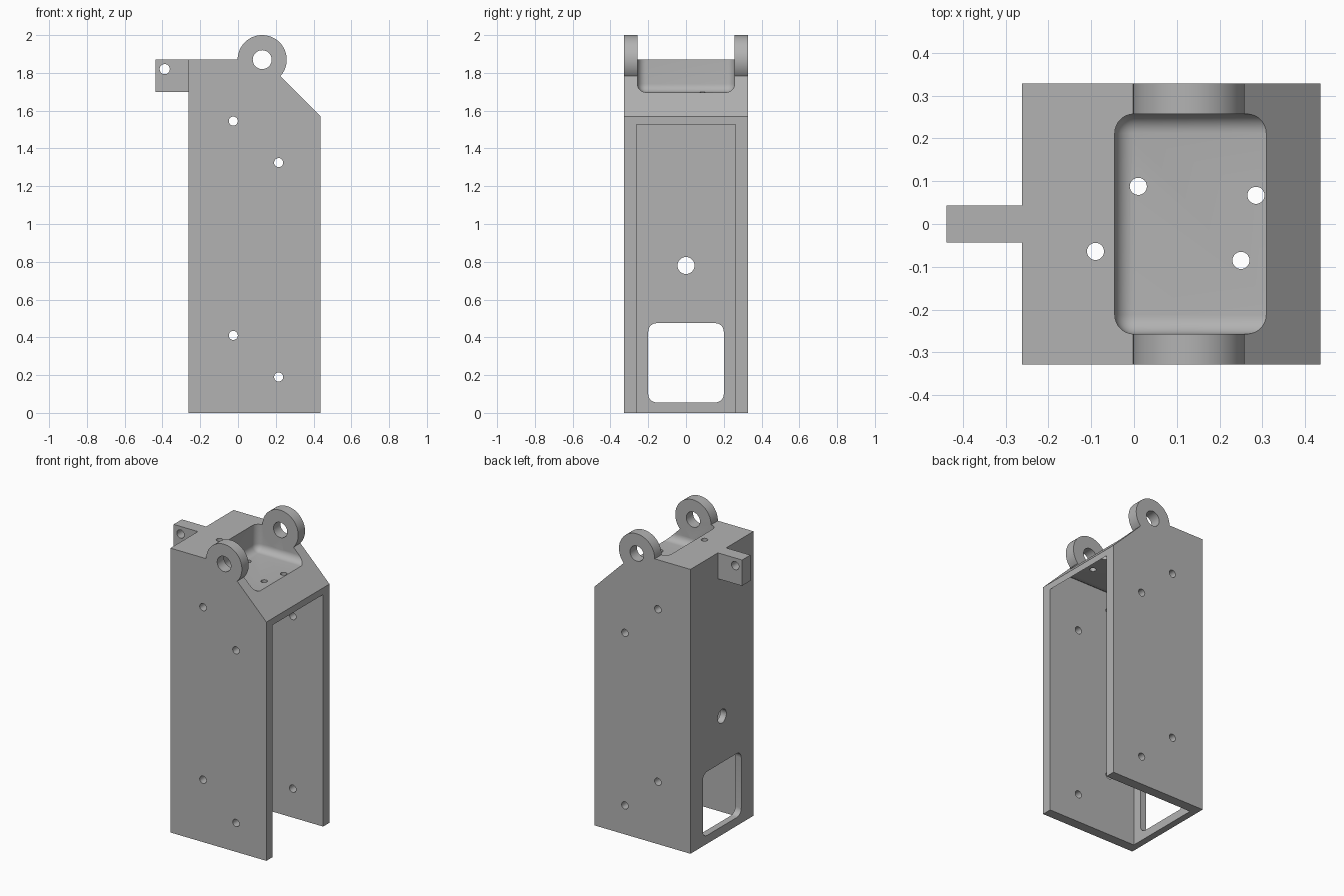
import bpy, bmesh, math
from mathutils import Matrix, Vector

cube = bpy.data.objects.get("Cube")
if cube:
    bpy.data.objects.remove(cube, do_unlink=True)

grey = bpy.data.materials.new("plain_grey")
grey.use_nodes = True
grey.diffuse_color = (0.45, 0.45, 0.45, 1)
grey.node_tree.nodes["Principled BSDF"].inputs["Base Color"].default_value = grey.diffuse_color


def finish(name, bm):
    bmesh.ops.recalc_face_normals(bm, faces=bm.faces)
    mesh = bpy.data.meshes.new(name)
    bm.to_mesh(mesh)
    bm.free()
    mesh.materials.append(grey)
    obj = bpy.data.objects.new(name, mesh)
    bpy.context.collection.objects.link(obj)
    return obj


def prism(name, profile, half_width):
    """Side profile (x, z) extruded symmetrically along y."""
    bm = bmesh.new()
    face = bm.faces.new([bm.verts.new((x, -half_width, z)) for x, z in profile])
    new = bmesh.ops.extrude_face_region(bm, geom=[face])["geom"]
    moved = [v for v in new if isinstance(v, bmesh.types.BMVert)]
    bmesh.ops.translate(bm, verts=moved, vec=(0, 2 * half_width, 0))
    return finish(name, bm)


def box(name, low, high, radius=0, axis=None):
    """Box, optionally rounded on all edges or only those along one axis."""
    low, high = Vector(low), Vector(high)
    bm = bmesh.new()
    bmesh.ops.create_cube(bm, size=1)
    bmesh.ops.scale(bm, verts=bm.verts, vec=high - low)
    bmesh.ops.translate(bm, verts=bm.verts, vec=(low + high) / 2)
    if radius:
        edges = [e for e in bm.edges if axis is None
                 or abs((e.verts[0].co - e.verts[1].co)[axis]) > 1e-5]
        bmesh.ops.bevel(bm, geom=edges, offset=radius, segments=8,
                        profile=0.5, affect='EDGES')
    return finish(name, bm)


def cylinder(name, centre, radius, length, axis, sides=32):
    bm = bmesh.new()
    turn = {"x": Matrix.Rotation(math.pi / 2, 4, "Y"),
            "y": Matrix.Rotation(math.pi / 2, 4, "X"),
            "z": Matrix.Identity(4)}[axis]
    bmesh.ops.create_cone(bm, cap_ends=True, segments=sides, radius1=radius,
                          radius2=radius, depth=length,
                          matrix=Matrix.Translation(centre) @ turn)
    return finish(name, bm)


def combine(target, tool, operation="DIFFERENCE"):
    """Apply a boolean and drop the tool."""
    mod = target.modifiers.new("cut", "BOOLEAN")
    mod.operation, mod.object, mod.solver = operation, tool, "EXACT"
    graph = bpy.context.evaluated_depsgraph_get()
    mesh = bpy.data.meshes.new_from_object(target.evaluated_get(graph))
    target.modifiers.clear()
    target.data = mesh
    bpy.data.objects.remove(tool, do_unlink=True)


# Main housing: sloped-top column
back, front, side = -0.262, 0.436, 0.328
top, shoulder, wall = 1.87, 1.57, 0.044
ridge = front - (top - shoulder)
housing = prism("housing", [(back, 0), (front, 0), (front, shoulder),
                            (ridge, top), (back, top)], side)

# Hollow interior, open at the bottom and +x, leaving a shell around the tray
far = front + 0.1
cavity = prism("cavity", [(back + wall, -0.1), (far, -0.1),
                          (far, shoulder - wall - 0.1),
                          (ridge, top - wall), (back + wall, top - wall)], 0.262)
combine(cavity, box("tray_shell", (-0.089, -0.301, 1.653), (0.9, 0.301, 2.4), 0.089))
combine(housing, cavity)

# Rounded tray recess in the top
combine(housing, box("tray_recess", (-0.045, -0.257, 1.697), (0.9, 0.257, 2.4), 0.045))

# Pair of hinge lugs with a shared pin hole
for s in (-1, 1):
    lug = cylinder("lug", (0.128, s * (0.257 + side) / 2, top), 0.13, side - 0.257, "y", 64)
    combine(housing, lug, "UNION")
combine(housing, cylinder("pin_hole", (0.128, 0, top), 0.05, 1, "y", 48))

# Side wall screw holes
for x, z in ((-0.025, 1.545), (0.215, 1.325), (-0.025, 0.41), (0.215, 0.19)):
    combine(housing, cylinder("side_hole", (x, 0, z), 0.024, 1, "y"))

# Roof and tray screw holes
for x, y in ((0.01, 0.088), (0.285, 0.067), (-0.09, -0.064), (0.25, -0.085)):
    combine(housing, cylinder("roof_hole", (x, y, 1.75), 0.02, 0.5, "z"))

# Rear wall window and cable hole
combine(housing, box("window", (-0.4, -0.2, 0.055), (-0.1, 0.2, 0.475), 0.045, 0))
combine(housing, cylinder("cable_hole", (-0.25, 0, 0.78), 0.045, 0.3, "x"))

# Rear mounting tab
tab = box("mounting_tab", (-0.438, -0.043, 1.70), (back, 0.043, top))
combine(tab, cylinder("tab_hole", (-0.388, 0, 1.82), 0.027, 0.3, "y"))

# Smooth the curved surfaces, keep edges sharp
bpy.ops.object.select_all(action="DESELECT")
for obj in (housing, tab):
    obj.select_set(True)
    bpy.context.view_layer.objects.active = obj
bpy.ops.object.shade_smooth_by_angle(angle=math.radians(30))
